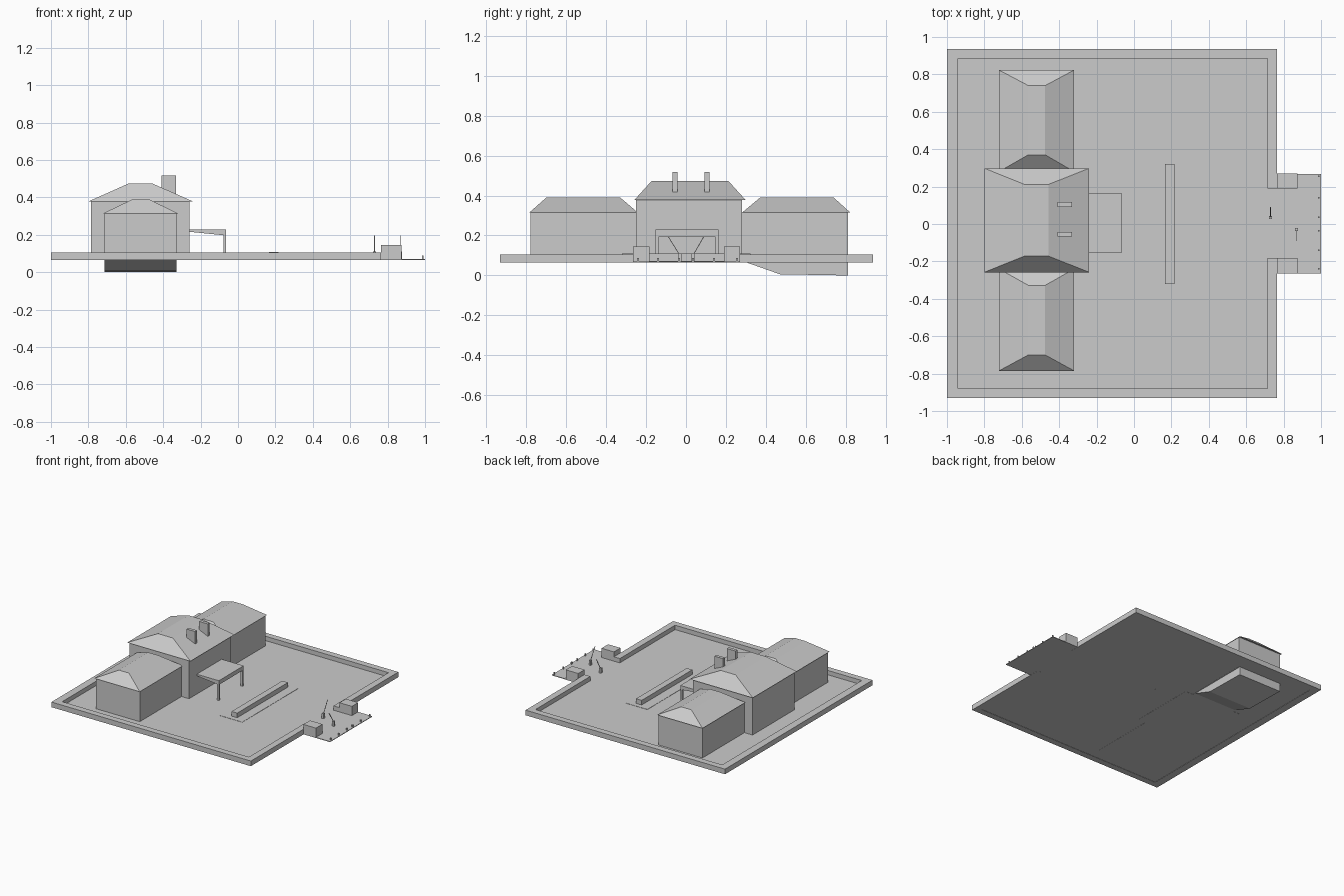
import bpy, bmesh


def mesh_object(name, verts, faces):
    me = bpy.data.meshes.new(name)
    me.from_pydata(verts, [], faces)
    bm = bmesh.new()
    bm.from_mesh(me)
    bmesh.ops.recalc_face_normals(bm, faces=bm.faces)
    bm.to_mesh(me)
    bm.free()
    ob = bpy.data.objects.new(name, me)
    bpy.context.collection.objects.link(ob)
    return ob


def frustum(name, low, high, z0, z1):
    """Box with separate bottom and top rectangles (x0, x1, y0, y1)."""
    verts = []
    for (x0, x1, y0, y1), z in ((low, z0), (high, z1)):
        verts += [(x0, y0, z), (x1, y0, z), (x1, y1, z), (x0, y1, z)]
    faces = [(0, 1, 2, 3), (4, 5, 6, 7)]
    faces += [(i, (i + 1) % 4, (i + 1) % 4 + 4, i + 4) for i in range(4)]
    return mesh_object(name, verts, faces)


def box(name, x0, x1, y0, y1, z0, z1):
    return frustum(name, (x0, x1, y0, y1), (x0, x1, y0, y1), z0, z1)


def prism(name, profile, axis, a, b):
    """Extrude a 2D profile along x (profile is y,z) or y (profile is x,z)."""
    put = (lambda p, t: (t, p[0], p[1])) if axis == 'x' else (lambda p, t: (p[0], t, p[1]))
    n = len(profile)
    verts = [put(p, t) for t in (a, b) for p in profile]
    faces = [tuple(range(n)), tuple(range(n, 2 * n))]
    faces += [(i, (i + 1) % n, (i + 1) % n + n, i + n) for i in range(n)]
    return mesh_object(name, verts, faces)


# Courtyard ground and entrance apron
box("courtyard_floor", -0.96, 0.74, -0.90, 0.90, 0.066, 0.070)
box("entrance_apron", 0.715, 1.0, -0.265, 0.268, 0.065, 0.070)

# Low perimeter wall with a gate opening
W0, W1 = 0.064, 0.105
box("wall_left", -1.0, -0.94, -0.93, 0.935, W0, W1)
box("wall_front", -0.94, 0.765, -0.93, -0.88, W0, W1)
box("wall_back", -0.94, 0.765, 0.885, 0.935, W0, W1)
box("wall_right_front", 0.713, 0.765, -0.88, -0.182, W0, W1)
box("wall_right_back", 0.713, 0.765, 0.19, 0.885, W0, W1)

# Three building blocks with flat-topped hip roofs
blocks = [
    ("main_block", (-0.785, -0.258, -0.25, 0.28), 0.38,
     (-0.80, -0.24, -0.258, 0.298), (-0.587, -0.456, -0.172, 0.212), 0.378, 0.473),
    ("front_wing", (-0.713, -0.325, -0.777, -0.25), 0.316,
     (-0.722, -0.32, -0.785, -0.24), (-0.565, -0.475, -0.70, -0.328), 0.314, 0.389),
    ("back_wing", (-0.713, -0.325, 0.28, 0.81), 0.316,
     (-0.722, -0.32, 0.28, 0.823), (-0.565, -0.475, 0.37, 0.74), 0.314, 0.389),
]
for name, foot, wall_top, eave, ridge, z0, z1 in blocks:
    frustum(name + "_walls", foot, foot, 0.065, wall_top)
    frustum(name + "_roof", eave, ridge, z0, z1)

# Chimneys
for y in (-0.068, 0.092):
    box("chimney", -0.408, -0.332, y, y + 0.025, 0.40, 0.518)

# Sunken basement with sloped entry under the back wing
prism("basement", [(0.30, 0.066), (0.47, 0.006), (0.81, 0.0), (0.81, 0.066)],
      'x', -0.713, -0.33)

# Porch canopy with posts
prism("porch_canopy", [(-0.26, 0.229), (-0.063, 0.229), (-0.063, 0.196), (-0.26, 0.216)],
      'y', -0.152, 0.162)
for y in (-0.152, 0.146):
    box("porch_post", -0.078, -0.063, y, y + 0.016, 0.065, 0.20)

# Planter in the middle of the yard
box("planter_base", 0.09, 0.29, -0.36, 0.36, 0.069, 0.072)
box("planter", 0.167, 0.217, -0.32, 0.322, 0.07, 0.109)

# Gate houses
box("gate_house_front", 0.765, 0.875, -0.265, -0.182, 0.065, 0.144)
box("gate_house_back", 0.765, 0.875, 0.19, 0.27, 0.065, 0.144)

# Raised barrier arms with stands
for x, y0, y1 in ((0.73, 0.035, 0.09), (0.868, -0.03, -0.09)):
    box("barrier_stand", x - 0.008, x + 0.008, y0 - 0.008, y0 + 0.008, 0.068, 0.11)
    prism("barrier_arm", [(y0 - 0.002, 0.10), (y0 + 0.002, 0.10),
                          (y1 + 0.002, 0.196), (y1 - 0.002, 0.196)], 'x', x - 0.002, x + 0.002)

# Bollards along the apron edge
for y in (-0.24, -0.14, -0.035, 0.035, 0.14, 0.255):
    box("bollard", 0.985, 0.993, y - 0.004, y + 0.004, 0.068, 0.088)
